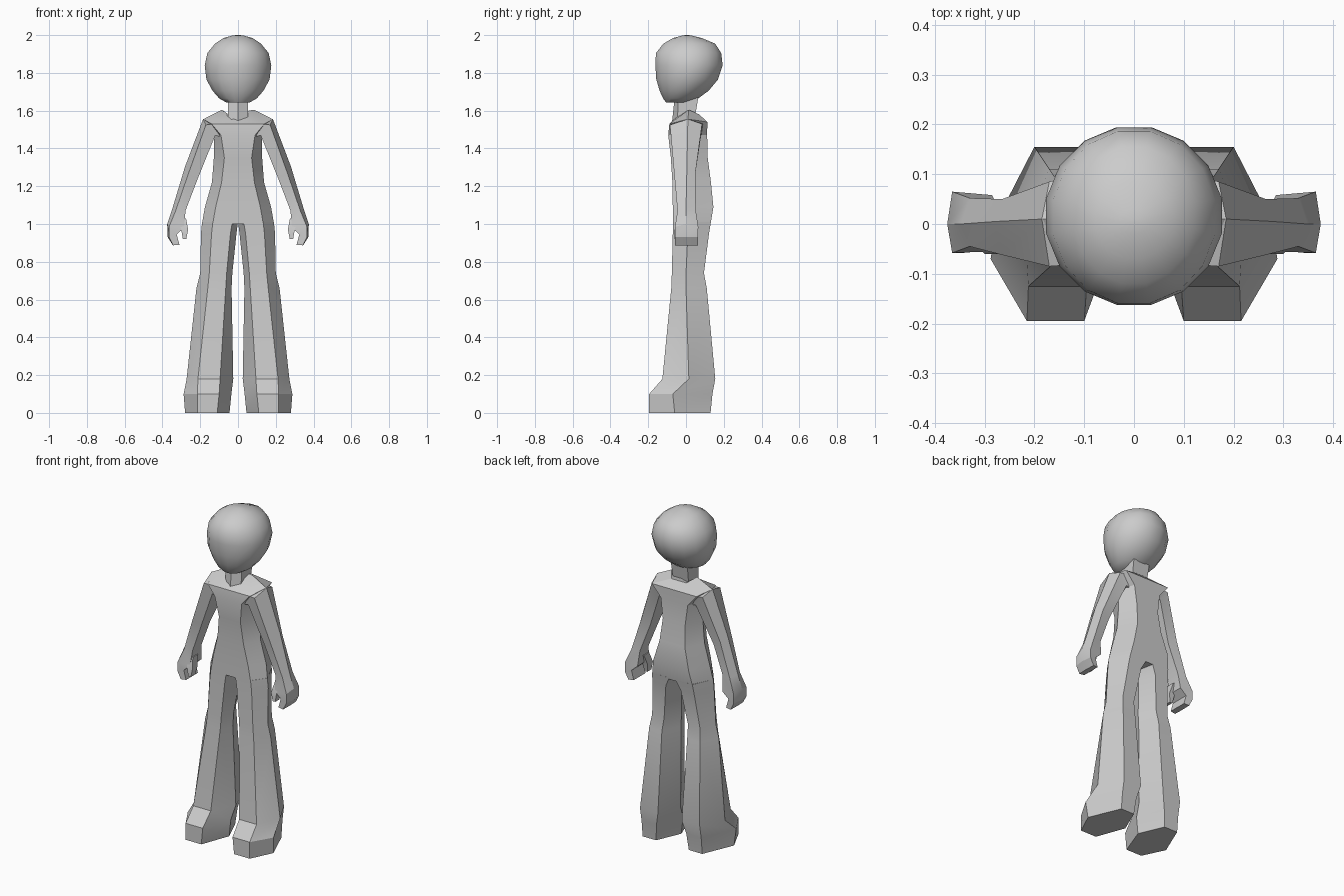
import bpy, bmesh, math

grey = bpy.data.materials.new("plain grey")
grey.diffuse_color = (0.6, 0.6, 0.6, 1)


def loft(name, rings, mirror=False, angle=25):
    """Skin a stack of equal-length point rings and cap both ends."""
    bm = bmesh.new()
    vr = [[bm.verts.new(p) for p in ring] for ring in rings]
    for a, b in zip(vr, vr[1:]):
        n = len(a)
        for i in range(n):
            j = (i + 1) % n
            bm.faces.new((a[i], a[j], b[j], b[i]))
    bm.faces.new(vr[0])
    bm.faces.new(vr[-1])
    bmesh.ops.recalc_face_normals(bm, faces=bm.faces)
    me = bpy.data.meshes.new(name)
    bm.to_mesh(me)
    bm.free()
    me.materials.append(grey)
    ob = bpy.data.objects.new(name, me)
    bpy.context.collection.objects.link(ob)
    bpy.ops.object.select_all(action='DESELECT')
    ob.select_set(True)
    bpy.context.view_layer.objects.active = ob
    bpy.ops.object.shade_smooth_by_angle(angle=math.radians(angle))
    if mirror:
        ob.modifiers.new("mirror", 'MIRROR')
    return ob


def flat(z, *pts):
    return [(x, y, z) for x, y in pts]


def both_sides(*half):
    """Mirror a half ring running front to back across x = 0."""
    return list(half) + [(-x, y, z) for x, y, z in reversed(half)]


# Flared legs with the foot: front inner, front outer, outer, back outer, back inner, inner
loft("leg", [
    flat(0.00, (.11, -.195), (.215, -.195), (.28, -.06), (.20, .13), (.11, .13), (.045, -.02)),
    flat(0.10, (.10, -.195), (.215, -.195), (.288, -.07), (.20, .14), (.10, .14), (.035, -.02)),
    flat(0.18, (.095, -.125), (.212, -.125), (.272, .015), (.20, .155), (.08, .155), (.025, .015)),
    flat(0.66, (.065, -.078), (.16, -.078), (.22, 0), (.17, .11), (.085, .11), (.034, 0)),
    flat(0.74, (.06, -.075), (.152, -.075), (.20, 0), (.16, .095), (.08, .095), (.03, 0)),
    flat(0.95, (.04, -.07), (.14, -.07), (.196, .01), (.14, .122), (.05, .122), (.008, .03)),
    flat(1.01, (.03, -.07), (.133, -.07), (.19, .01), (.135, .132), (.02, .132), (0, .03)),
], mirror=True)

# Torso: front, side and back corner at each height
torso = [(1.00, .134, -.07, .191, .01, .135, .13),
         (1.09, .118, -.07, .175, .02, .12, .145),
         (1.22, .087, -.072, .138, .02, .085, .132),
         (1.35, .072, -.08, .128, .02, .075, .115),
         (1.47, .09, -.094, .128, .015, .09, .112)]
rings = [both_sides((fx, fy, z), (sx, sy, z), (bx, by, z))
         for z, fx, fy, sx, sy, bx, by in torso]
rings.append(both_sides((.14, -.088, 1.53), (.183, .01, 1.555), (.15, .113, 1.54)))
rings.append(both_sides((.035, -.07, 1.55), (.085, .015, 1.605), (.05, .07, 1.58)))
loft("torso", rings)

# Neck
loft("neck", [[(0, -.075, 1.53), (.052, -.045, 1.56), (.052, .05, 1.58),
               (-.052, .05, 1.58), (-.052, -.045, 1.56)],
              [(0, -.06, 1.67), (.055, -.04, 1.67), (.055, .065, 1.67),
               (-.055, .065, 1.67), (-.055, -.04, 1.67)]])

# Arms: outer, front, inner front, inner back, back
loft("arm", [
    [(.10, .01, 1.55), (.10, -.08, 1.53), (.09, -.07, 1.46), (.09, .08, 1.46), (.10, .10, 1.53)],
    [(.185, .01, 1.555), (.17, -.085, 1.525), (.12, -.075, 1.47), (.12, .08, 1.47), (.17, .085, 1.53)],
    [(.28, .005, 1.305), (.265, -.062, 1.26), (.213, -.05, 1.24), (.213, .04, 1.24), (.265, .05, 1.27)],
    [(.348, 0, 1.08), (.33, -.045, 1.07), (.278, -.038, 1.07), (.278, .045, 1.07), (.33, .052, 1.07)],
    [(.375, 0, 1.0), (.365, -.058, .985), (.285, -.055, .98), (.285, .058, .98), (.365, .065, .985)],
    [(.372, 0, .93), (.365, -.058, .93), (.325, -.055, .945), (.325, .058, .945), (.365, .064, .93)],
    [(.345, 0, .887), (.343, -.058, .887), (.31, -.055, .89), (.31, .058, .89), (.343, .063, .887)],
], mirror=True)

# Thumbs
loft("thumb", [
    flat(1.03, (.275, -.04), (.32, -.04), (.32, .01), (.275, .01)),
    flat(0.97, (.264, -.06), (.30, -.06), (.30, -.01), (.264, -.01)),
    flat(0.92, (.274, -.06), (.292, -.06), (.292, -.02), (.274, -.02)),
], mirror=True)

# Head: height, half width, front and back of each ring
head = [(1.642, .06, -.105, .01), (1.665, .10, -.122, .065), (1.705, .135, -.14, .12),
        (1.765, .168, -.158, .17), (1.84, .177, -.163, .195), (1.905, .163, -.16, .187),
        (1.955, .122, -.12, .155), (1.984, .078, -.07, .085), (1.998, .03, -.02, .03),
        (2.0, .008, 0, .01)]
rings = []
for z, w, f, b in head:
    c, r = (f + b) / 2, (b - f) / 2
    angles = [math.tau * (i + .5) / 16 for i in range(16)]
    rings.append([(w * 1.015 * math.cos(a), c + r * 1.015 * math.sin(a), z) for a in angles])
loft("head", rings, angle=40)
